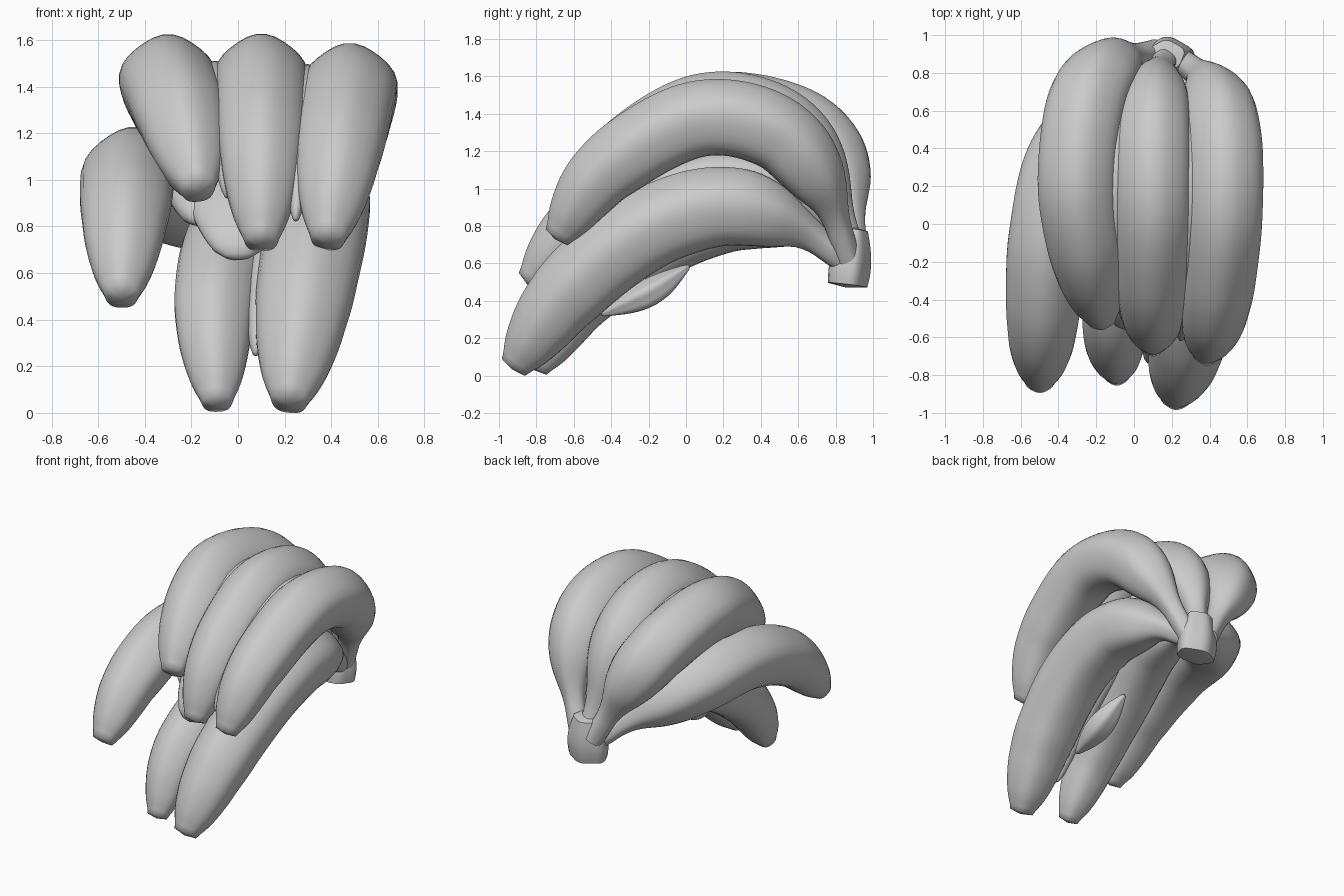
import bpy, bmesh, math
from mathutils import Vector

if "Cube" in bpy.data.objects:
    bpy.data.objects.remove(bpy.data.objects["Cube"])

SIDES, RINGS = 30, 60
# banana thickness along its length: (fraction from tip, share of full radius)
TAPER = [(0, .30), (.02, .46), (.06, .63), (.13, .81), (.24, .95), (.4, 1), (.6, 1),
         (.72, .93), (.79, .76), (.84, .52), (.89, .35), (1, .32)]


def lookup(table, t):
    """Interpolation in a table of (position, value)."""
    for (t0, v0), (t1, v1) in zip(table, table[1:]):
        if t <= t1:
            return v0 + (v1 - v0) * (t - t0) / (t1 - t0)
    return table[-1][1]


def curve(points, count=RINGS):
    """Catmull-Rom curve through the points, evenly spaced by length."""
    p = [Vector(q) for q in points]
    p = [2 * p[0] - p[1]] + p + [2 * p[-1] - p[-2]]
    dense = []
    for a, b, c, d in zip(p, p[1:], p[2:], p[3:]):
        for k in range(30):
            t = k / 30
            dense.append(0.5 * (2 * b + (c - a) * t + (2 * a - 5 * b + 4 * c - d) * t * t
                                + (3 * b - a - 3 * c + d) * t ** 3))
    dense.append(p[-2])
    dist = [0]
    for a, b in zip(dense, dense[1:]):
        dist.append(dist[-1] + (b - a).length)
    table = [(s / dist[-1], v) for s, v in zip(dist, dense)]
    return [lookup(table, i / (count - 1)) for i in range(count)]


def tube(name, centres, radius_at, wide=1.0, ridge=0.0):
    """Sweep a softly five-sided section along the centre points."""
    bm = bmesh.new()
    rings, last = [], len(centres) - 1
    for i, c in enumerate(centres):
        tangent = (centres[min(i + 1, last)] - centres[max(i - 1, 0)]).normalized()
        side = Vector((1, 0, 0))
        side = (side - tangent * side.dot(tangent)).normalized()
        up = side.cross(tangent)
        ring = []
        for k in range(SIDES):
            a = 2 * math.pi * k / SIDES
            r = radius_at(i / last) * (1 + ridge * math.cos(5 * (a - math.pi / 2)))
            ring.append(bm.verts.new(c + side * (r * wide * math.cos(a)) + up * (r * math.sin(a))))
        rings.append(ring)
    for a, b in zip(rings, rings[1:]):
        for k in range(SIDES):
            j = (k + 1) % SIDES
            bm.faces.new((a[k], a[j], b[j], b[k]))
    # blunt, slightly domed ends
    for ring, d in ((rings[0], centres[0] - centres[1]), (rings[-1], centres[-1] - centres[-2])):
        mid = sum((v.co for v in ring), Vector()) / SIDES
        tip = bm.verts.new(mid + d.normalized() * 0.015)
        for k in range(SIDES):
            bm.faces.new((ring[k], ring[(k + 1) % SIDES], tip))
    bmesh.ops.recalc_face_normals(bm, faces=bm.faces)
    mesh = bpy.data.meshes.new(name)
    bm.to_mesh(mesh)
    bm.free()
    obj = bpy.data.objects.new(name, mesh)
    bpy.context.collection.objects.link(obj)
    bpy.ops.object.select_all(action='DESELECT')
    obj.select_set(True)
    bpy.context.view_layer.objects.active = obj
    bpy.ops.object.shade_smooth_by_angle(angle=math.radians(60))


def banana(name, radius, *points):
    """Banana from blossom tip to stem; returns its centre line."""
    line = curve(points)

    def thickness(t):
        # average neighbouring samples to round off the taper
        return radius * sum(lookup(TAPER, min(1, max(0, t + d))) for d in (-.02, 0, .02)) / 3
    tube(name, line, thickness, ridge=0.025)
    return line


def filler(name, a, b, radius, start, end, wide):
    """Webbing halfway between two bananas, thinning at both ends."""
    mids = [(p + q) / 2 for p, q in zip(a, b)][int(start * RINGS):int(end * RINGS)]
    tube(name, mids, lambda t: radius * (0.2 + 0.8 * math.sin(math.pi * t) ** 0.6), wide)


# Upper row
upper_left = banana("upper_left_banana", 0.21, (-.17, -.51, .96), (-.25, -.15, 1.28),
                    (-.30, .22, 1.41), (-.25, .63, 1.31), (-.11, .83, 1.05), (.11, .91, .64))
upper_mid = banana("upper_middle_banana", 0.20, (.10, -.64, .73), (.10, -.38, 1.13),
                   (.10, .08, 1.41), (.10, .50, 1.34), (.12, .75, 1.03), (.18, .91, .62))
upper_right = banana("upper_right_banana", 0.205, (.385, -.69, .74), (.43, -.42, 1.10),
                     (.475, .05, 1.365), (.47, .47, 1.30), (.40, .73, 1.0), (.25, .87, .62))
# Lower row
lower_left = banana("lower_left_banana", 0.205, (-.50, -.84, .50), (-.485, -.52, .83),
                    (-.46, -.08, 1.01), (-.36, .35, .97), (-.10, .68, .80), (.14, .87, .59))
lower_mid = banana("lower_middle_banana", 0.185, (-.09, -.80, .04), (-.10, -.54, .42),
                   (-.05, -.14, .70), (.05, .26, .84), (.13, .60, .78), (.18, .87, .59))
lower_right = banana("lower_right_banana", 0.22, (.22, -.92, .045), (.28, -.62, .45),
                     (.335, -.22, .77), (.345, .20, .90), (.31, .57, .80), (.22, .87, .60))

# Webbing in the grooves and between the two rows
filler("upper_left_web", upper_left, upper_mid, 0.10, .06, .8, 0.7)
filler("upper_right_web", upper_mid, upper_right, 0.10, .06, .8, 0.7)
filler("lower_right_web", lower_mid, lower_right, 0.10, .12, .75, 0.7)
filler("row_filler", upper_mid, lower_mid, 0.13, .16, .9, 2.2)
filler("left_filler", upper_left, lower_mid, 0.13, .2, .8, 1.3)

# Cut stem where all necks meet
tube("stem", curve([(.17, .895, .78), (.175, .88, .65), (.18, .86, .485)], 14),
     lambda t: 0.075 + 0.038 * math.sin(2.2 * t), 1.25, 0.05)

# Dried flake under the lower row
tube("underside_flake", curve([(.13, -.44, .33), (.12, -.18, .45), (.10, .01, .58)], 16),
     lambda t: 0.015 + 0.06 * math.sin(math.pi * t), 1.2, 0.06)
